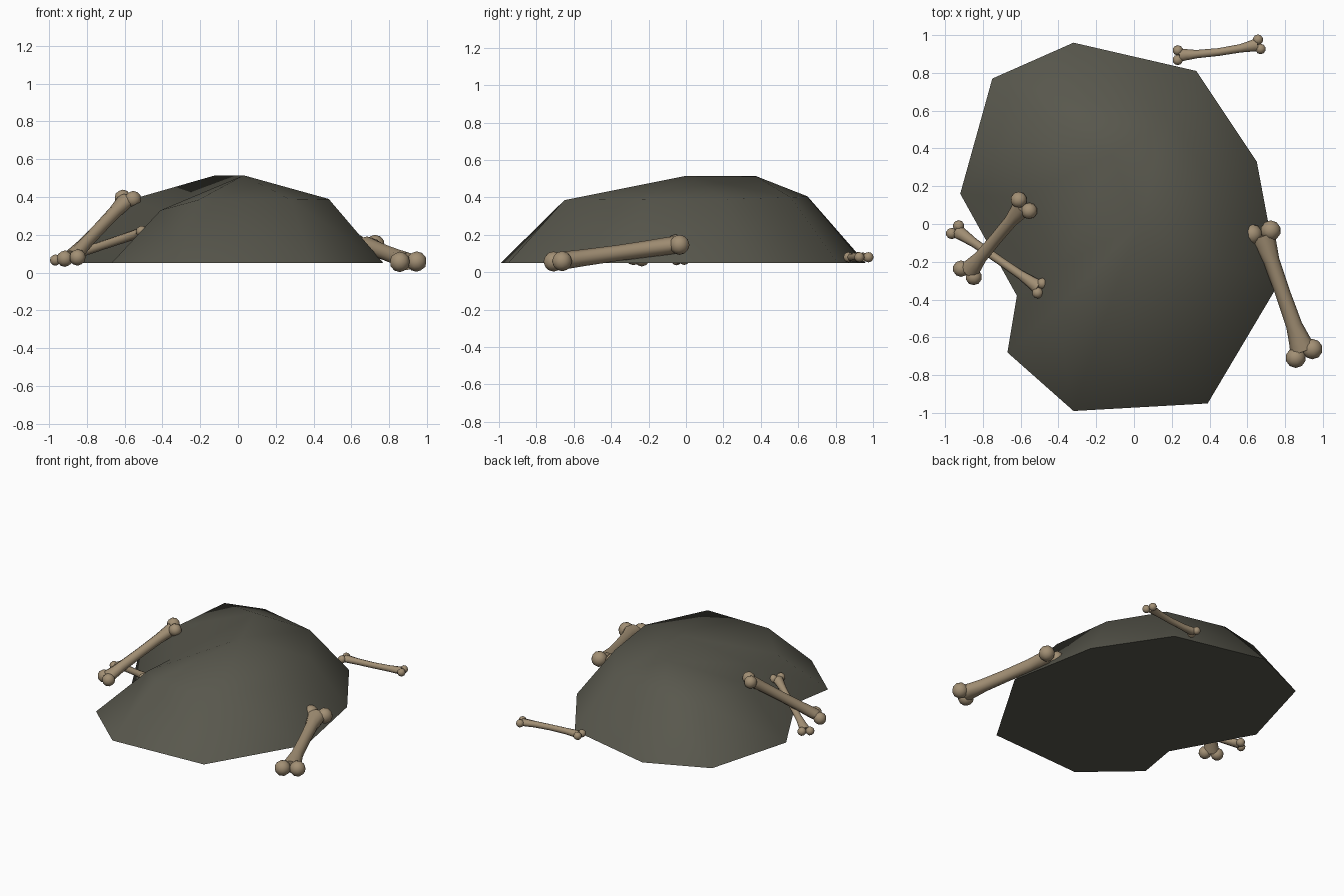
import bpy, bmesh, math
from mathutils import Vector

cube = bpy.data.objects.get("Cube")
if cube:
    bpy.data.objects.remove(cube, do_unlink=True)


def material(name, color):
    mat = bpy.data.materials.new(name)
    mat.use_nodes = True
    mat.diffuse_color = color
    bsdf = next(n for n in mat.node_tree.nodes if n.type == 'BSDF_PRINCIPLED')
    bsdf.inputs["Base Color"].default_value = color
    bsdf.inputs["Roughness"].default_value = 0.9
    return mat


earth = material("dark_earth", (0.098, 0.096, 0.074, 1))
ivory = material("old_bone", (0.36, 0.275, 0.175, 1))


def finish(bm, name, mat, angle):
    bmesh.ops.recalc_face_normals(bm, faces=bm.faces)
    mesh = bpy.data.meshes.new(name)
    bm.to_mesh(mesh)
    bm.free()
    mesh.materials.append(mat)
    obj = bpy.data.objects.new(name, mesh)
    bpy.context.collection.objects.link(obj)
    bpy.ops.object.select_all(action='DESELECT')
    obj.select_set(True)
    bpy.context.view_layer.objects.active = obj
    bpy.ops.object.shade_smooth_by_angle(angle=math.radians(angle))
    return obj


def bridge(bm, lower, upper):
    n = len(lower)
    for i in range(n):
        j = (i + 1) % n
        bm.faces.new((lower[i], lower[j], upper[j], upper[i]))


# Mound: ground outline, shoulder ring and a short ridge on top
def build_mound():
    outline = [(-.32, .96), (.33, .81), (.65, .33), (.77, -.31), (.39, -.95),
               (-.32, -.99), (-.67, -.68), (-.62, -.38), (-.92, .16), (-.75, .77)]
    shoulder = [(-.24, .65, .405), (.19, .56, .4), (.42, .22, .39), (.48, -.22, .39),
                (.28, -.65, .385), (-.21, -.65, .385), (-.41, -.45, .33),
                (-.39, -.22, .33), (-.59, .14, .38), (-.53, .6, .39)]
    bm = bmesh.new()
    base = [bm.verts.new((x, y, .05)) for x, y in outline]
    ring = [bm.verts.new(p) for p in shoulder]
    front = bm.verts.new((.03, 0, .515))
    back = bm.verts.new((-.12, .37, .515))
    bm.faces.new(base)
    bridge(bm, base, ring)
    # each shoulder point leans on one end of the ridge
    tops = [front if 2 <= i <= 7 else back for i in range(len(ring))]
    for i in range(len(ring)):
        j = (i + 1) % len(ring)
        bm.faces.new((ring[i], ring[j], tops[j]))
        if tops[i] != tops[j]:
            bm.faces.new((ring[i], tops[j], tops[i]))
    finish(bm, "mound", earth, 60)


# Bone: flared eight-sided shaft with a pair of knuckles at each end
def build_bone(name, start, end, radius, bow=0.0):
    a, b = Vector(start), Vector(end)
    axis = (b - a).normalized()
    side = axis.cross(Vector((0, 0, 1))).normalized()
    up = side.cross(axis)
    bm = bmesh.new()
    profile = [(0, 1.5, 1.0), (.08, 1.25, 1.0), (.22, .92, .95), (.5, .85, .9),
               (.78, .92, .95), (.92, 1.25, 1.0), (1, 1.5, 1.0)]
    rings = []
    for t, wide, tall in profile:
        center = a.lerp(b, t) + side * bow * math.sin(math.pi * t)
        rings.append([bm.verts.new(center
                      + side * math.cos(k * math.tau / 8) * radius * wide
                      + up * math.sin(k * math.tau / 8) * radius * tall)
                      for k in range(8)])
    for lower, upper in zip(rings, rings[1:]):
        bridge(bm, lower, upper)
    bm.faces.new(rings[0])
    bm.faces.new(rings[-1])
    for tip, out in ((a, -axis), (b, axis)):
        for s in (-1, 1):
            knob = bmesh.ops.create_icosphere(bm, subdivisions=2, radius=radius * 1.15)
            center = tip + side * s * radius * 1.05 + out * radius * (.35 + .15 * s)
            bmesh.ops.translate(bm, verts=knob["verts"], vec=center)
    finish(bm, name, ivory, 50)


build_mound()
build_bone("left_bone", (.68, -.06, .145), (.895, -.67, .06), .047)
build_bone("right_upper_bone", (-.59, .09, .385), (-.875, -.25, .085), .038)
build_bone("right_lower_bone", (-.94, -.035, .07), (-.505, -.335, .215), .026)
build_bone("back_bone", (.24, .895, .08), (.655, .95, .08), .024, .012)
